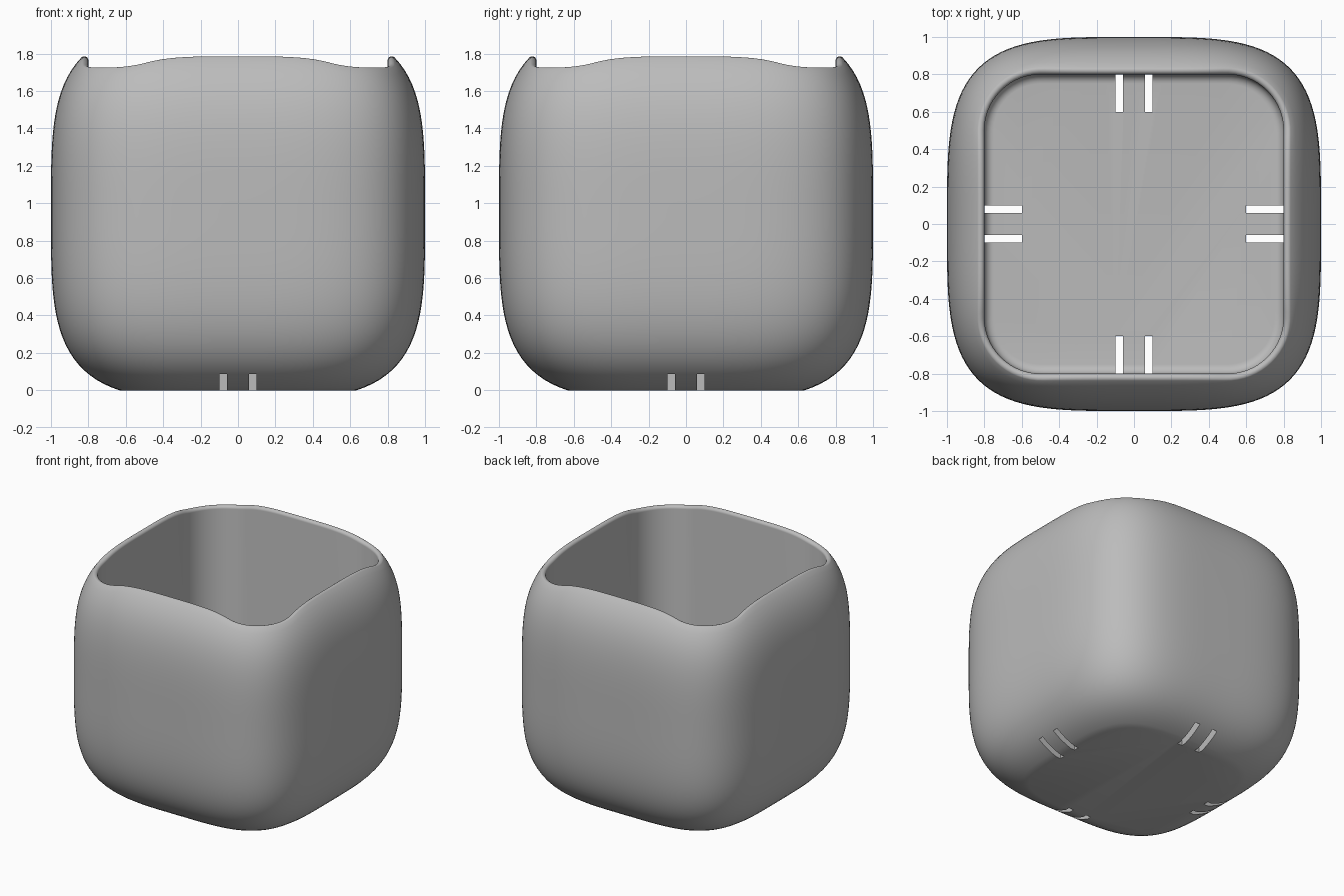
import bpy, bmesh
from math import sin, cos, tan, pi, radians, atan2, sqrt
from mathutils import Matrix, Vector

P = 3.8          # squareness of the outer body
MID = 0.95       # height of the widest level
HALF = 0.8       # half width of the cavity
CORNER = 0.5     # centre of the cavity corner arcs
LIP = 0.022      # lip radius
FLOOR = 0.18     # cavity floor height
FILLET = 0.05    # floor fillet radius
SIDES = 192

old = bpy.data.objects.get("Cube")
if old:
    bpy.data.objects.remove(old, do_unlink=True)


def squircle(a):
    """Polar radius of the unit superellipse."""
    return (abs(cos(a)) ** P + abs(sin(a)) ** P) ** (-1 / P)


def rounded_square(a, off):
    """Polar radius of the cavity outline, offset outward."""
    a = a % (pi / 2)
    a = min(a, pi / 2 - a)
    h = HALF + off
    if tan(a) <= CORNER / h:
        return h / cos(a)
    b = CORNER * (cos(a) + sin(a))
    return b + sqrt(b * b - 2 * CORNER ** 2 + (h - CORNER) ** 2)


def section(a):
    """Radius and height pairs from the base, over the lip, to the floor."""
    s = squircle(a)
    base = (1 - MID ** P) ** (1 / P)
    r_end = rounded_square(a, LIP * (1 - cos(radians(135)))) / s
    z_end = (1 - r_end ** P) ** (1 / P)
    lo, hi = atan2(-MID, base), atan2(z_end, r_end)
    pts = []
    # outer wall
    for i in range(49):
        t = lo + (hi - lo) * i / 48
        k = squircle(t)
        pts.append((s * k * cos(t), MID + k * sin(t)))
    # rounded lip
    z_lip = MID + z_end - LIP * sin(radians(135))
    for i in range(1, 10):
        t = radians(135) * (1 - i / 9)
        pts.append((rounded_square(a, LIP * (1 - cos(t))), z_lip + LIP * sin(t)))
    # floor fillet
    for i in range(7):
        t = pi / 2 * i / 6
        pts.append((rounded_square(a, FILLET * (cos(t) - 1)),
                    FLOOR + FILLET * (1 - sin(t))))
    return pts


def make_object(name, bm):
    bmesh.ops.recalc_face_normals(bm, faces=bm.faces)
    mesh = bpy.data.meshes.new(name)
    bm.to_mesh(mesh)
    bm.free()
    obj = bpy.data.objects.new(name, mesh)
    bpy.context.collection.objects.link(obj)
    return obj


grey = bpy.data.materials.new("matte grey")
grey.use_nodes = True
colour = (0.5, 0.5, 0.5, 1)
grey.diffuse_color = colour
grey.node_tree.nodes["Principled BSDF"].inputs["Base Color"].default_value = colour

# pot body: one section per angle, skinned all round
bm = bmesh.new()
columns = []
for j in range(SIDES):
    a = 2 * pi * j / SIDES
    columns.append([bm.verts.new((r * cos(a), r * sin(a), z)) for r, z in section(a)])
for j in range(SIDES):
    c, d = columns[j], columns[(j + 1) % SIDES]
    for i in range(len(c) - 1):
        bm.faces.new((c[i], d[i], d[i + 1], c[i + 1]))
bm.faces.new([c[0] for c in reversed(columns)])
bm.faces.new([c[-1] for c in columns])
pot = make_object("pot", bm)
pot.data.materials.append(grey)

# drainage slots: a pair on each of the four sides
bm = bmesh.new()
for turn in range(4):
    for side in (-1, 1):
        place = (Matrix.Rotation(turn * pi / 2, 4, 'Z')
                 @ Matrix.Translation(Vector((side * 0.079, 0.699, 0.1)))
                 @ Matrix.Diagonal((0.042, 0.198, 0.4, 1)))
        bmesh.ops.create_cube(bm, size=1, matrix=place)
cutter = make_object("slot_cutter", bm)
cutter.data.materials.append(grey)
cutter.hide_render = True

cut = pot.modifiers.new("slots", 'BOOLEAN')
cut.operation = 'DIFFERENCE'
cut.solver = 'EXACT'
cut.object = cutter
bpy.ops.object.select_all(action='DESELECT')
bpy.context.view_layer.objects.active = pot
pot.select_set(True)
bpy.ops.object.modifier_apply(modifier=cut.name)
bpy.data.objects.remove(cutter, do_unlink=True)
bpy.ops.object.shade_smooth_by_angle(angle=radians(30))
